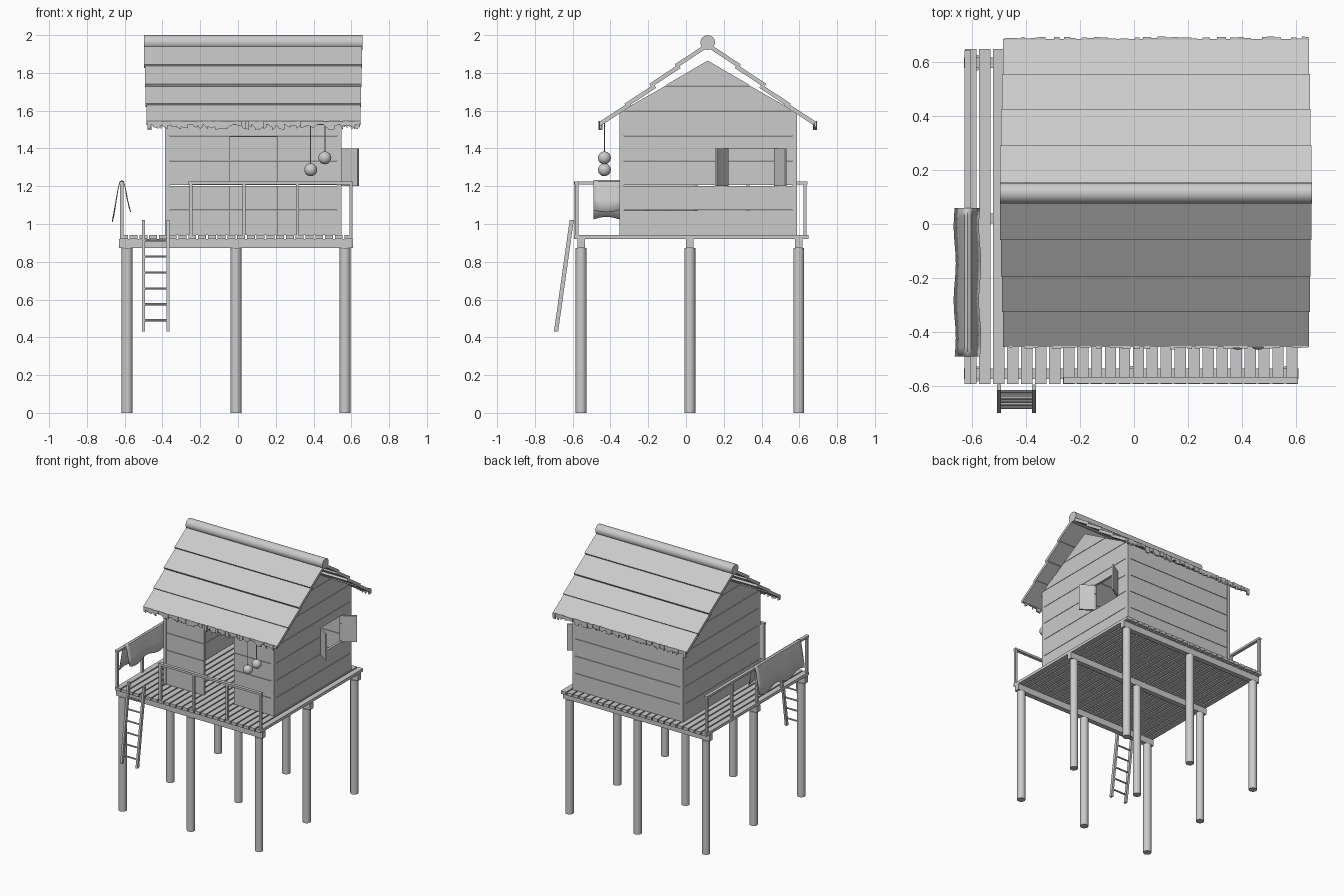
import bpy, bmesh, math, random
from mathutils import Vector, Matrix

if "Cube" in bpy.data.objects:
    bpy.data.objects.remove(bpy.data.objects["Cube"])

random.seed(4)


def finish(name, bm, smooth=False):
    bmesh.ops.recalc_face_normals(bm, faces=bm.faces)
    me = bpy.data.meshes.new(name)
    bm.to_mesh(me)
    bm.free()
    ob = bpy.data.objects.new(name, me)
    bpy.context.collection.objects.link(ob)
    if smooth:
        bpy.context.view_layer.objects.active = ob
        ob.select_set(True)
        bpy.ops.object.shade_smooth_by_angle(angle=math.radians(40))
        ob.select_set(False)
    return ob


def prism(bm, pts, axis, lo, hi):
    """Extrude a 2D profile along 'x' (pts = y,z) or 'y' (pts = x,z)."""
    def at(p, t):
        return (t, p[0], p[1]) if axis == 'x' else (p[0], t, p[1])
    a = [bm.verts.new(at(p, lo)) for p in pts]
    b = [bm.verts.new(at(p, hi)) for p in pts]
    bm.faces.new(a)
    bm.faces.new(b[::-1])
    for i in range(len(pts)):
        j = (i + 1) % len(pts)
        bm.faces.new((a[i], b[i], b[j], a[j]))


def box(bm, x0, x1, y0, y1, z0, z1):
    prism(bm, [(y0, z0), (y1, z0), (y1, z1), (y0, z1)], 'x', x0, x1)


def rod(bm, p, q, r, n=12):
    p, q = Vector(p), Vector(q)
    d = q - p
    m = Matrix.Translation((p + q) / 2) @ d.to_track_quat('Z', 'Y').to_matrix().to_4x4()
    bmesh.ops.create_cone(bm, cap_ends=True, segments=n, radius1=r, radius2=r,
                          depth=d.length, matrix=m)


# Stilts and the beams over them
rows = (-0.555, 0.02, 0.597)
bm = bmesh.new()
for x in (-0.587, -0.01, 0.567):
    for y in rows:
        rod(bm, (x, y, 0), (x, y, 0.872), 0.029, 24)
finish("stilts", bm, True)
bm = bmesh.new()
for y in rows:
    box(bm, -0.63, 0.61, y - 0.019, y + 0.019, 0.872, 0.92)
finish("deck_beams", bm)

# Deck planks
bm = bmesh.new()
for i in range(24):
    x = -0.604 + i * 0.0517
    box(bm, x - 0.021, x + 0.021, -0.592, 0.648, 0.92, 0.942)
finish("deck_planks", bm)

# House walls: stacked boards with thin joints, split round an opening
Z0, ZE, ZR, YR = 0.942, 1.6, 1.865, 0.115
H = (ZE - Z0) / 5


def board_wall(bm, axis, a0, a1, lo, hi, hole=None):
    for i in range(5):
        z0, z1 = Z0 + i * H, Z0 + (i + 1) * H - 0.003
        cells = [(a0, a1, z0, z1)]
        if hole and hole[2] < z1 and hole[3] > z0:
            h0, h1, hz0, hz1 = hole
            b, t = max(z0, hz0), min(z1, hz1)
            cells = [(a0, h0, z0, z1), (h1, a1, z0, z1), (h0, h1, z0, b), (h0, h1, t, z1)]
        for c0, c1, b, t in cells:
            if t - b > 0.001:
                prism(bm, [(c0, b), (c1, b), (c1, t), (c0, t)], axis, lo, hi)


bm = bmesh.new()
board_wall(bm, 'y', -0.367, 0.53, -0.347, -0.327, (-0.045, 0.21, Z0 - 0.01, 1.46))
finish("front_wall", bm)
bm = bmesh.new()
board_wall(bm, 'y', -0.367, 0.53, 0.563, 0.583)
finish("back_wall", bm)
for name, lo, hi, hole in (("left_wall", -0.385, -0.367, None),
                           ("right_wall", 0.53, 0.548, (0.22, 0.47, 1.2, 1.4))):
    bm = bmesh.new()
    board_wall(bm, 'x', -0.335, 0.57, lo, hi, hole)
    mid, half = (ZE + ZR) / 2, 0.455
    prism(bm, [(YR - half, ZE), (YR + half, ZE), (YR + half / 2, mid - 0.003),
               (YR - half / 2, mid - 0.003)], 'x', lo, hi)
    prism(bm, [(YR - half / 2, mid), (YR + half / 2, mid), (YR, ZR)], 'x', lo, hi)
    finish(name, bm)

# Corner trims
bm = bmesh.new()
for x in (-0.374, 0.537):
    for y in (-0.339, 0.575):
        box(bm, x - 0.012, x + 0.012, y - 0.012, y + 0.012, Z0, 1.595)
finish("corner_trims", bm)

# Open window shutters
for name, y0, y1 in (("front_shutter", 0.22, 0.158), ("rear_shutter", 0.47, 0.528)):
    bm = bmesh.new()
    d = Vector((0.09, y1 - y0, 0))
    box(bm, 0, d.length, -0.006, 0.006, 1.2, 1.4)
    bmesh.ops.transform(bm, verts=bm.verts, matrix=Matrix.Translation((0.547, y0, 0))
                        @ Matrix.Rotation(math.atan2(d.y, d.x), 4, 'Z'))
    finish(name, bm)

# Overlapping roof boards, mirrored over the ridge
for side, s in (("front", -1), ("back", 1)):
    bm = bmesh.new()
    for i, (d, z) in enumerate(((0.175, 1.845), (0.31, 1.742), (0.44, 1.637), (0.57, 1.543))):
        prof = [(d, z), (d - 0.155, z + 0.102), (d - 0.167, z + 0.084), (d - 0.012, z - 0.018)]
        prism(bm, [(YR + s * a, b) for a, b in prof], 'x', -0.497 + i * 0.004, 0.657 - i * 0.003)
    finish(side + "_roof_boards", bm)

    # Ragged fringe under the eave
    bm = bmesh.new()
    x = -0.48
    while x < 0.635:
        w = random.uniform(0.012, 0.034)
        y = YR + s * random.uniform(0.562, 0.573)
        b0, b1 = random.uniform(1.497, 1.528), random.uniform(1.497, 1.528)
        x1 = min(x + w, 0.647)
        prism(bm, [(x, b0), (x1, b1), (x1, 1.545), (x, 1.545)], 'y', y - 0.006, y + 0.006)
        x += w
    finish(side + "_eave_fringe", bm)

# Ridge log
bm = bmesh.new()
rod(bm, (-0.497, YR, 1.961), (0.66, YR, 1.961), 0.039, 16)
finish("ridge_log", bm, True)

# Railings
bm = bmesh.new()
for x in (-0.25, 0.032, 0.315, 0.598):
    box(bm, x - 0.009, x + 0.009, -0.588, -0.57, 0.942, 1.21)
box(bm, -0.262, 0.608, -0.591, -0.567, 1.208, 1.224)
finish("front_railing", bm)
bm = bmesh.new()
for y in (-0.58, -0.277, 0.025, 0.328, 0.63):
    box(bm, -0.625, -0.607, y - 0.009, y + 0.009, 0.942, 1.21)
box(bm, -0.628, -0.604, -0.592, 0.642, 1.208, 1.224)
finish("left_railing", bm)

# Cloth draped over the left railing
section = [(-0.664, 0), (-0.65, 0.4), (-0.638, 0.75), (-0.628, 0.96), (-0.616, 1.0),
           (-0.604, 0.96), (-0.594, 0.72), (-0.584, 0.36), (-0.57, 0)]
bm = bmesh.new()
grid = []
for i in range(17):
    t = i / 16
    wave = math.sin(t * 4 * math.pi)
    row = []
    for j, (x, f) in enumerate(section):
        base = 1.025 + 0.014 * wave if j < 4 else 1.075 - 0.012 * wave
        row.append(bm.verts.new((x + 0.004 * (1 - f) * wave, -0.49 + 0.55 * t,
                                 base + (1.232 - base) * f)))
    grid.append(row)
for a, b in zip(grid, grid[1:]):
    for j in range(len(section) - 1):
        bm.faces.new((a[j], a[j + 1], b[j + 1], b[j]))
cloth = finish("draped_cloth", bm, True)
cloth.modifiers.new("thickness", 'SOLIDIFY').thickness = 0.004

# Leaning ladder
bm = bmesh.new()
for x in (-0.5, -0.37):
    prism(bm, [(-0.699, 0.43), (-0.677, 0.43), (-0.594, 1.02), (-0.616, 1.02)],
          'x', x - 0.008, x + 0.008)
for i in range(6):
    z = 0.49 + i * 0.0845
    y = -0.688 + (z - 0.43) / 0.59 * 0.083
    rod(bm, (-0.5, y, z), (-0.37, y, z), 0.006, 8)
finish("ladder", bm)

# Hanging floats on strings
for i, (x, z) in enumerate(((0.385, 1.287), (0.46, 1.35))):
    bm = bmesh.new()
    bmesh.ops.create_uvsphere(bm, u_segments=24, v_segments=14, radius=0.034,
                              matrix=Matrix.Translation((x, -0.432, z)))
    rod(bm, (x, -0.432, z), (x, -0.432, 1.54), 0.003, 6)
    finish("hanging_float_%d" % (i + 1), bm, True)
